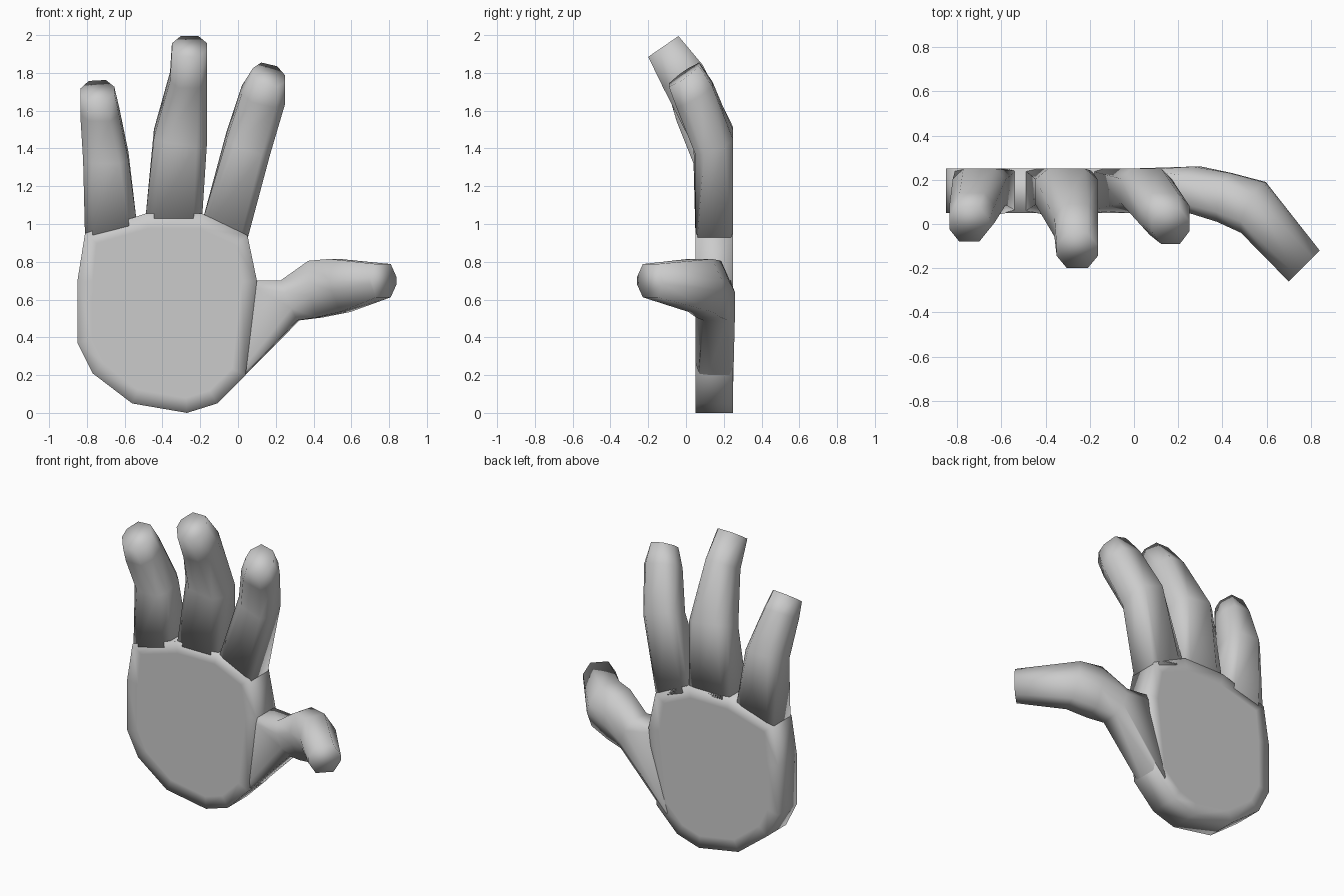
import bpy, bmesh, math
from mathutils import Vector

if "Cube" in bpy.data.objects:
    bpy.data.objects.remove(bpy.data.objects["Cube"])


def finish(bm, name):
    bmesh.ops.recalc_face_normals(bm, faces=bm.faces)
    mesh = bpy.data.meshes.new(name)
    bm.to_mesh(mesh)
    bm.free()
    obj = bpy.data.objects.new(name, mesh)
    bpy.context.collection.objects.link(obj)
    bpy.ops.object.select_all(action='DESELECT')
    obj.select_set(True)
    bpy.context.view_layer.objects.active = obj
    bpy.ops.object.shade_smooth_by_angle(angle=math.radians(100))
    return obj


def loft(name, rings):
    """Eight-sided tube through rings of (centre, half axis u, half axis v, s, t)."""
    bm = bmesh.new()
    loops = []
    for c, u, v, s, t in rings:
        section = [(1, s), (t, 1), (-t, 1), (-1, s), (-1, -s), (-t, -1), (t, -1), (1, -s)]
        loops.append([bm.verts.new(Vector(c) + Vector(u) * a + Vector(v) * b)
                      for a, b in section])
    for lo, hi in zip(loops, loops[1:]):
        for i in range(8):
            j = (i + 1) % 8
            bm.faces.new((lo[i], lo[j], hi[j], hi[i]))
    bm.faces.new(loops[0])
    bm.faces.new(loops[-1])
    return finish(bm, name)


# Palm: extruded outline, inset so the rim shades softly
outline = [(-0.81, 0.95), (-0.85, 0.70), (-0.85, 0.37), (-0.77, 0.21), (-0.56, 0.05),
           (-0.27, 0.0), (-0.11, 0.05), (0.04, 0.20), (0.10, 0.70), (0.05, 0.94),
           (-0.19, 1.055), (-0.49, 1.055)]
bm = bmesh.new()
front = bm.faces.new([bm.verts.new((x, 0.05, z)) for x, z in outline])
ext = bmesh.ops.extrude_face_region(bm, geom=[front], use_keep_orig=True)
bmesh.ops.translate(bm, vec=(0, 0.20, 0),
                    verts=[g for g in ext['geom'] if isinstance(g, bmesh.types.BMVert)])
bmesh.ops.recalc_face_normals(bm, faces=bm.faces)
caps = [f for f in bm.faces if len(f.verts) > 4]
bmesh.ops.inset_individual(bm, faces=caps, thickness=0.08)
finish(bm, "palm")

# Fingers: each row is left x, left z, right x, right z, front y, back y, cap slope
fingers = {
    "little_finger": [(-0.81, 0.93, -0.535, 1.0, 0.05, 0.25, 0),
                      (-0.82, 1.36, -0.58, 1.36, 0.04, 0.25, 0.04),
                      (-0.835, 1.60, -0.63, 1.60, -0.05, 0.14, 0.055),
                      (-0.835, 1.70, -0.655, 1.71, -0.08, 0.08, 0.055)],
    "middle_finger": [(-0.49, 1.03, -0.19, 1.03, 0.05, 0.25, 0),
                      (-0.445, 1.48, -0.165, 1.44, 0.04, 0.25, 0.04),
                      (-0.36, 1.78, -0.163, 1.78, -0.12, 0.09, 0.06),
                      (-0.35, 1.94, -0.163, 1.94, -0.20, -0.04, 0.055)],
    "index_finger": [(-0.19, 1.01, 0.05, 0.92, 0.05, 0.25, 0),
                     (-0.06, 1.47, 0.17, 1.39, 0.05, 0.25, 0.04),
                     (0.02, 1.71, 0.25, 1.66, -0.05, 0.14, 0.055),
                     (0.08, 1.81, 0.25, 1.77, -0.09, 0.07, 0.055)],
}
shape = [(0.9, 0.7), (0.55, 0.6), (0.4, 0.55), (0.3, 0.5)]
for name, rows in fingers.items():
    rings = []
    for (xl, zl, xr, zr, yf, yb, dz), (s, t) in zip(rows, shape):
        rings.append((((xl + xr) / 2, (yf + yb) / 2, (zl + zr) / 2),
                      ((xr - xl) / 2, 0, (zr - zl) / 2),
                      (0, (yb - yf) / 2, dz), s, t))
    loft(name, rings)

# Thumb with its web growing out of the palm side
loft("thumb", [
    ((-0.01, 0.15, 0.375), (0, 0.098, 0), (0.10, 0, 0.325), 0.9, 0.9),
    ((0.275, 0.155, 0.595), (0.01, 0.105, 0), (-0.045, 0, 0.105), 0.4, 0.6),
    ((0.41, 0.12, 0.655), (0.03, 0.11, 0), (-0.02, 0, 0.15), 0.25, 0.6),
    ((0.54, 0.075, 0.675), (0.05, 0.115, 0), (-0.03, 0, 0.14), 0.2, 0.55),
    ((0.77, -0.19, 0.70), (0.07, 0.07, 0), (0, 0, 0.088), 0.2, 0.55),
])
